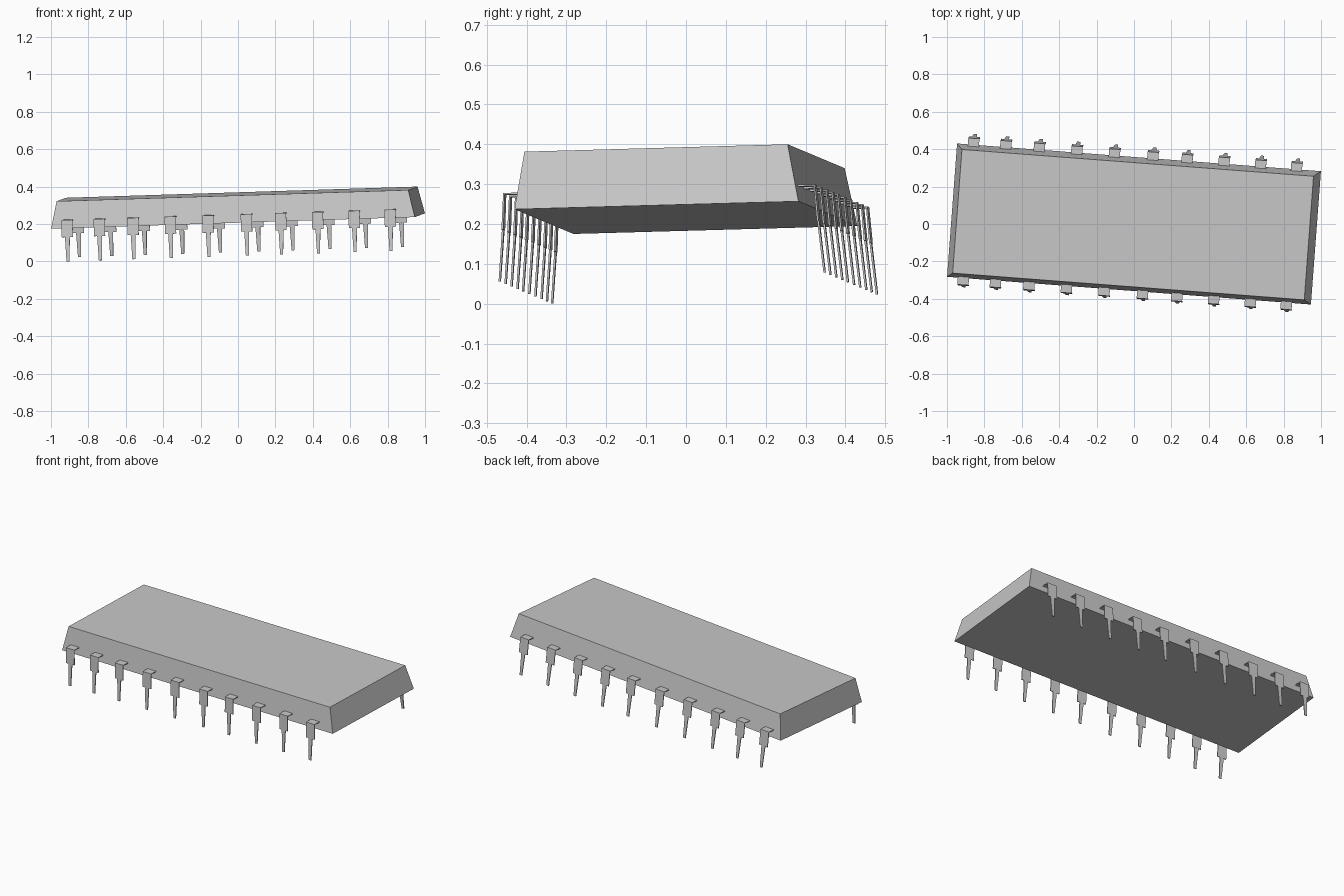
import bpy, bmesh
from mathutils import Matrix, Vector

if "Cube" in bpy.data.objects:
    bpy.data.objects.remove(bpy.data.objects["Cube"])

grey = bpy.data.materials.new("plain grey")
grey.diffuse_color = (0.58, 0.58, 0.58, 1)
grey.use_nodes = True
grey.node_tree.nodes["Principled BSDF"].inputs["Base Color"].default_value = grey.diffuse_color

# The whole chip sits in a tilted frame
ux = Vector((1.945, -0.148, 0.062)).normalized()
uy = Vector((0.055, 0.713, 0.020))
uy = (uy - ux * uy.dot(ux)).normalized()
uz = ux.cross(uy)
frame = Matrix.Translation((0, 0, 0.216)) @ Matrix((ux, uy, uz)).transposed().to_4x4()


def to_mesh(name, bm):
    bmesh.ops.recalc_face_normals(bm, faces=bm.faces)
    mesh = bpy.data.meshes.new(name)
    bm.to_mesh(mesh)
    bm.free()
    mesh.materials.append(grey)
    return mesh


def place(name, mesh, local):
    obj = bpy.data.objects.new(name, mesh)
    bpy.context.collection.objects.link(obj)
    obj.matrix_world = frame @ local
    return obj


# Body: a slab tapering towards the top
bm = bmesh.new()
bmesh.ops.create_cube(bm, size=1)
for v in bm.verts:
    top = v.co.z > 0
    v.co.x *= 1.886 if top else 1.952
    v.co.y *= 0.663 if top else 0.715
    v.co.z = 0.145 if top else 0
place("chip_body", to_mesh("chip_body", bm), Matrix())

# Pin: wide bent tab and a narrow tapered leg, as (half width, y, z) strips
tab = [(0.030, 0.340, 0.043), (0.030, 0.391, 0.043), (0.030, 0.397, -0.047)]
leg = [(0.013, 0.397, -0.047), (0.008, 0.409, -0.176)]
bm = bmesh.new()
for strip in (tab, leg):
    rows = [[bm.verts.new((s * w, y, z)) for s in (-1, 1)] for w, y, z in strip]
    for (a, b), (c, d) in zip(rows, rows[1:]):
        bm.faces.new((a, b, d, c))
pin_mesh = to_mesh("pin", bm)

# Two rows of pins, the front row turned to face the other way
half_turn = Matrix.Rotation(3.14159265, 4, 'Z')
spots = [-0.887, -0.714, -0.534, -0.333, -0.131, 0.075, 0.259, 0.457, 0.653, 0.846]
for i, x in enumerate(spots):
    for row, turn in (("back", Matrix()), ("front", half_turn)):
        pin = place(f"{row}_pin_{i + 1}", pin_mesh, Matrix.Translation((x, 0, 0)) @ turn)
        mod = pin.modifiers.new("thickness", 'SOLIDIFY')
        mod.thickness = 0.005
        mod.offset = 0
